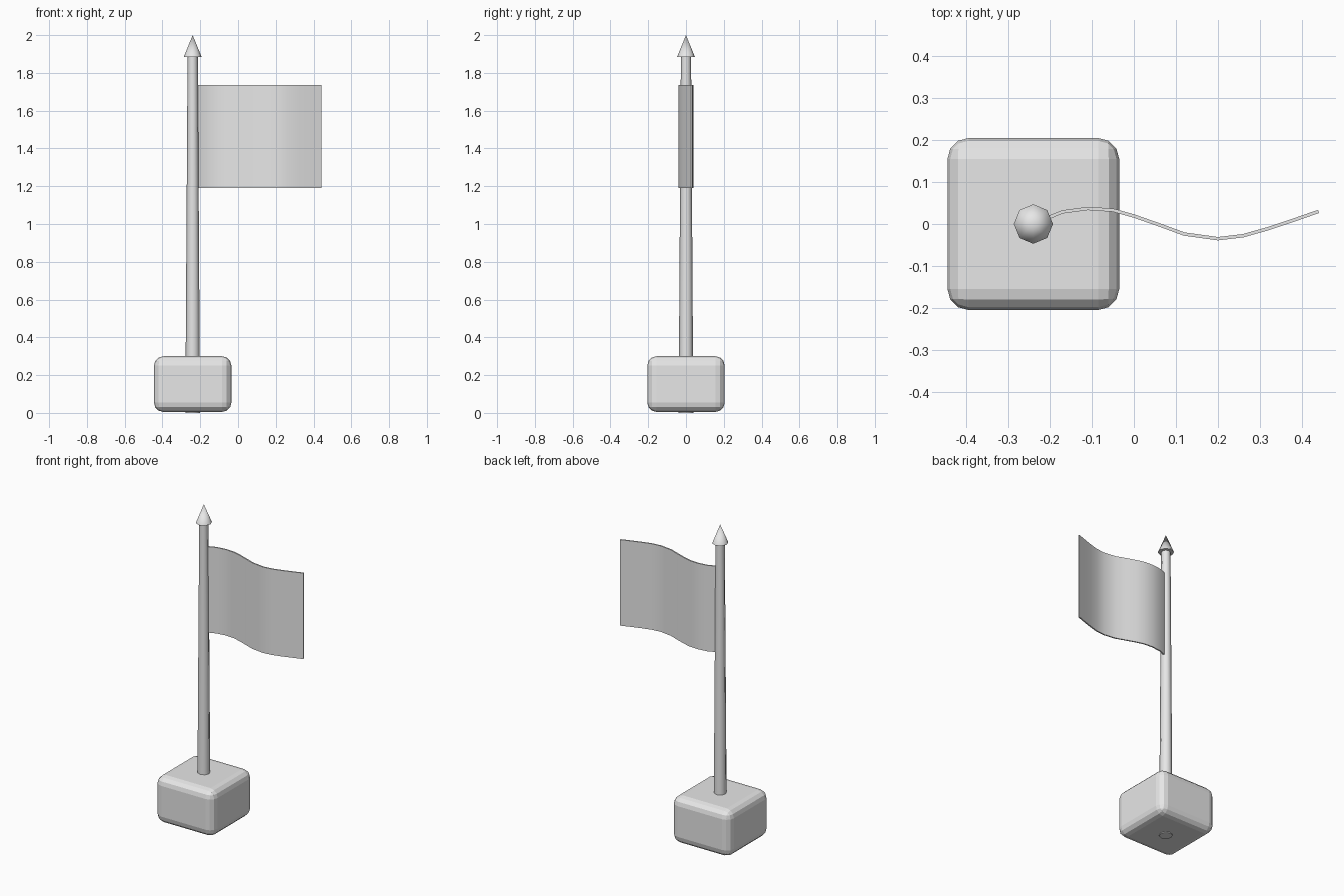
import bpy, bmesh, math

cube = bpy.data.objects.get("Cube")
if cube:
    bpy.data.objects.remove(cube, do_unlink=True)

grey = bpy.data.materials.new("light_grey")
grey.use_nodes = True
colour = (0.8, 0.8, 0.8, 1)
grey.diffuse_color = colour
grey.node_tree.nodes["Principled BSDF"].inputs["Base Color"].default_value = colour

POLE_X = -0.24


def make_object(name, bm, smooth):
    bmesh.ops.recalc_face_normals(bm, faces=bm.faces)
    mesh = bpy.data.meshes.new(name)
    bm.to_mesh(mesh)
    bm.free()
    mesh.materials.append(grey)
    for poly in mesh.polygons:
        poly.use_smooth = smooth
    obj = bpy.data.objects.new(name, mesh)
    bpy.context.collection.objects.link(obj)
    return obj


def make_cone(name, bottom, top, r1, r2, sides=8):
    bm = bmesh.new()
    bmesh.ops.create_cone(bm, cap_ends=True, segments=sides, radius1=r1,
                          radius2=r2, depth=top - bottom)
    obj = make_object(name, bm, True)
    obj.location = (POLE_X, 0, (bottom + top) / 2)
    bpy.ops.object.select_all(action="DESELECT")
    obj.select_set(True)
    bpy.context.view_layer.objects.active = obj
    bpy.ops.object.shade_smooth_by_angle(angle=math.radians(50))
    return obj


# Rounded block at the foot
bm = bmesh.new()
bmesh.ops.create_cube(bm, size=1)
bmesh.ops.scale(bm, vec=(0.41, 0.41, 0.295), verts=bm.verts)
bmesh.ops.bevel(bm, geom=bm.edges[:], offset=0.05, segments=3,
                profile=0.5, affect="EDGES")
base = make_object("base", bm, False)
base.location = (POLE_X, 0, 0.1525)

# Tapered pole, reaching just through the block, and its pointed tip
make_cone("pole", 0, 1.89, 0.039, 0.027)
make_cone("pole_tip", 1.885, 2.0, 0.047, 0)

# Waving flag: a strip following a wave, then thickened
wave = [(-0.222, 0.008), (-0.17, 0.029), (-0.11, 0.037), (-0.05, 0.033),
        (0.0, 0.019), (0.06, -0.002), (0.12, -0.024), (0.2, -0.035),
        (0.26, -0.028), (0.32, -0.011), (0.38, 0.009), (0.44, 0.03)]
bm = bmesh.new()
rows = [[bm.verts.new((x, y, z)) for x, y in wave] for z in (1.19, 1.735)]
for i in range(len(wave) - 1):
    bm.faces.new((rows[0][i], rows[0][i + 1], rows[1][i + 1], rows[1][i]))
flag = make_object("flag", bm, True)
thick = flag.modifiers.new("thickness", "SOLIDIFY")
thick.thickness = 0.008
thick.offset = 0
edges = flag.modifiers.new("sharp_rim", "EDGE_SPLIT")
edges.split_angle = math.radians(40)
